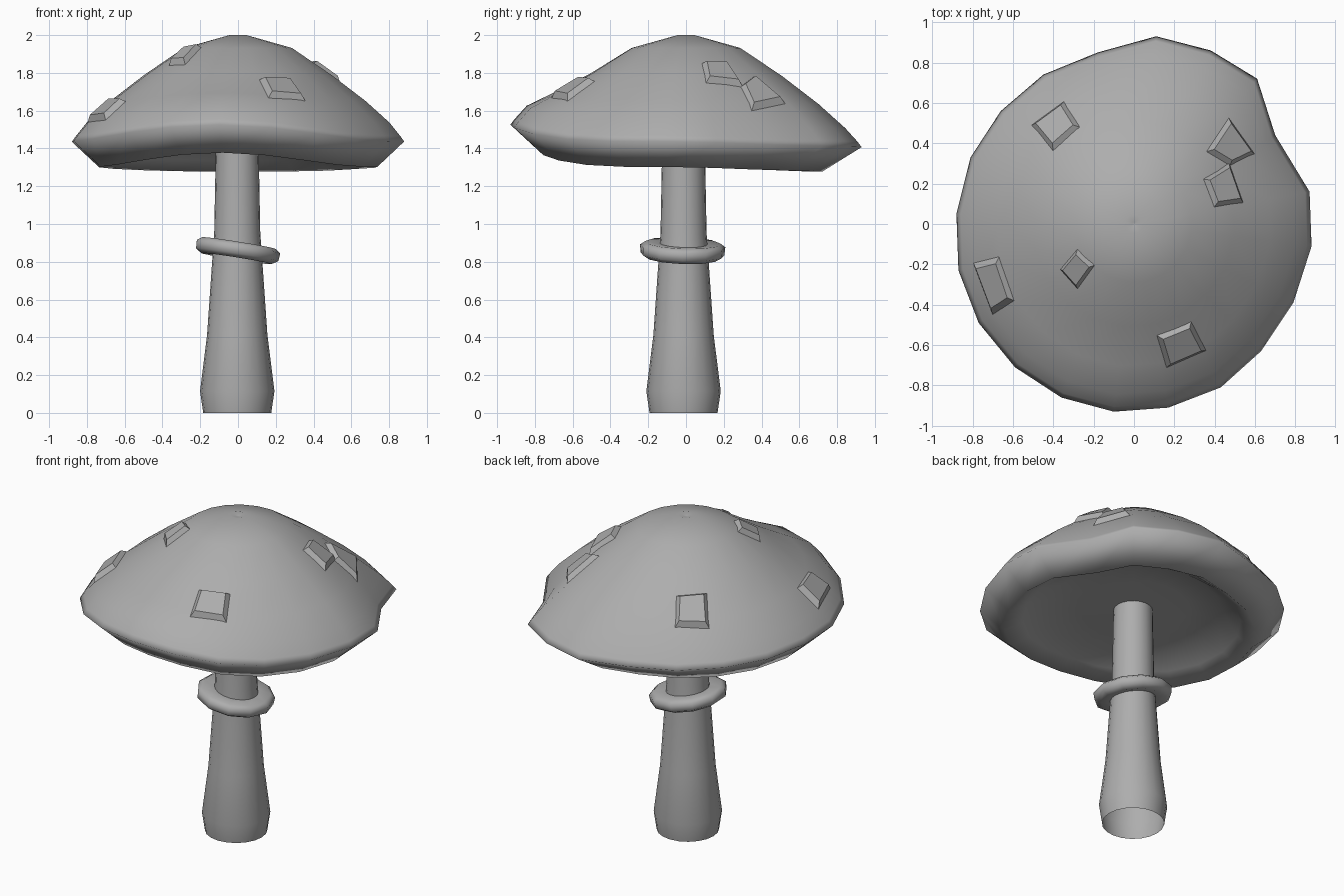
import bpy, bmesh, math
from mathutils import Vector, Matrix
from mathutils.bvhtree import BVHTree

cube = bpy.data.objects.get("Cube")
if cube:
    bpy.data.objects.remove(cube, do_unlink=True)

grey = bpy.data.materials.new("plain grey")
grey.use_nodes = True
colour = (0.42, 0.42, 0.42, 1)
grey.diffuse_color = colour
grey.node_tree.nodes["Principled BSDF"].inputs["Base Color"].default_value = colour


def make_object(name, bm, smooth):
    bmesh.ops.recalc_face_normals(bm, faces=bm.faces)
    for face in bm.faces:
        face.smooth = smooth
    mesh = bpy.data.meshes.new(name)
    bm.to_mesh(mesh)
    bm.free()
    mesh.materials.append(grey)
    obj = bpy.data.objects.new(name, mesh)
    bpy.context.collection.objects.link(obj)
    return obj


def loft(rings, closed=False, caps=()):
    """Bridge equal-length rings of points; caps lists ring indices to fill."""
    bm = bmesh.new()
    loops = [[bm.verts.new(p) for p in ring] for ring in rings]
    pairs = list(zip(loops, loops[1:]))
    if closed:
        pairs.append((loops[-1], loops[0]))
    for low, high in pairs:
        n = len(low)
        for i in range(n):
            j = (i + 1) % n
            bm.faces.new((low[i], low[j], high[j], high[i]))
    for index in caps:
        bm.faces.new(loops[index])
    return bm


def circle(radius, z, sides, cx=0, cy=0):
    return [Vector((cx + radius * math.cos(math.tau * i / sides),
                    cy + radius * math.sin(math.tau * i / sides), z))
            for i in range(sides)]


def sharpen(obj, degrees):
    bpy.ops.object.select_all(action='DESELECT')
    obj.select_set(True)
    bpy.context.view_layer.objects.active = obj
    bpy.ops.object.shade_smooth_by_angle(angle=math.radians(degrees))


# Cap: irregular rim outline, with the front edge lifted and the back lowered
rim = [Vector(p) for p in (
    (.87, .16), (.7, .44), (.61, .72), (.38, .86), (.11, .93),
    (-.18, .85), (-.45, .74), (-.66, .56), (-.81, .33), (-.88, .05),
    (-.87, -.23), (-.77, -.49), (-.59, -.71), (-.36, -.86), (-.1, -.93),
    (.17, -.91), (.43, -.81), (.63, -.63), (.79, -.39), (.88, -.11))]
front = Vector((-.12, -.99))


def cap_ring(share, z, lift, pull=0):
    points = []
    for edge in rim:
        way = edge.normalized()
        radius = share * (0.9 + (edge.length - 0.9) * min(1, share ** 2 * 1.1))
        radius -= pull * max(0, way.y)
        raised = 0.09 * max(0, way.dot(front)) ** 4
        lowered = 0.03 * max(0, way.y)
        points.append(Vector((radius * way.x, radius * way.y,
                              z + lift * (raised - lowered))))
    return points


# One skin running from the hollow underside, round the lip, to the crown
cap_bm = loft([cap_ring(*r) for r in (
    (0.02, 1.415, 0), (0.35, 1.42, 0), (0.57, 1.415, 0.2), (0.72, 1.355, 0.6, .03),
    (0.835, 1.302, 0.85, .05), (1.0, 1.437, 1), (0.975, 1.467, 1),
    (0.91, 1.537, 1), (0.765, 1.65, 0.5), (0.56, 1.787, 0.1),
    (0.32, 1.932, 0), (0.05, 2.0, 0), (0.01, 1.99, 0))], caps=(0, -1))
surface = BVHTree.FromBMesh(cap_bm)
make_object("cap", cap_bm, True)

# Stem: hollow at the foot, swollen low down, tapering upward
stem = make_object("stem", loft(
    [circle(r, z, 20, -0.004, -0.013) for r, z in
     ((.18, 0), (.197, .115), (.16, .41), (.133, .8), (.122, .95), (.113, 1.42))]),
    True)
sharpen(stem, 40)

# Ring around the stem, tilted down to the model's left
ring_bm = loft([circle(r, z, 11) for r, z in
                ((.115, -.03), (.19, -.043), (.225, -.022),
                 (.228, .02), (.2, .04), (.115, .035))], closed=True)
bmesh.ops.transform(ring_bm, verts=ring_bm.verts,
                    matrix=Matrix.Translation((-.005, -.018, .86))
                    @ Matrix.Rotation(math.radians(9), 4, 'Y')
                    @ Matrix.Rotation(math.radians(-2), 4, 'X'))
sharpen(make_object("stem_ring", ring_bm, True), 60)


# Raised four-sided patches resting on the cap
def drop(x, y):
    hit = surface.ray_cast(Vector((x, y, 3)), Vector((0, 0, -1)))
    return hit[0]


def patch(name, corners):
    base = [drop(*c) for c in corners]
    centre = sum(base, Vector()) / 4
    normal = (base[2] - base[0]).cross(base[3] - base[1]).normalized()
    if normal.z < 0:
        normal.negate()
    rise = normal * 0.02 + Vector((0, 0, 0.012))
    top = [p.lerp(centre, 0.18) + rise for p in base]
    foot = [p.lerp(centre, -0.06) for p in base]
    make_object(name, loft([foot, top], caps=(0, -1)), False)


patch("patch_back_right", ((-.5, .49), (-.35, .6), (-.275, .48), (-.4, .37)))
patch("patch_back_left", ((.366, .36), (.47, .517), (.59, .35), (.475, .295)))
patch("patch_left", ((.35, .22), (.47, .295), (.535, .11), (.4, .09)))
patch("patch_near_top", ((-.36, -.225), (-.28, -.13), (-.2, -.205), (-.28, -.315)))
patch("patch_right", ((-.79, -.2), (-.67, -.17), (-.6, -.375), (-.7, -.44)))
patch("patch_front", ((.12, -.555), (.28, -.49), (.35, -.625), (.165, -.705)))
